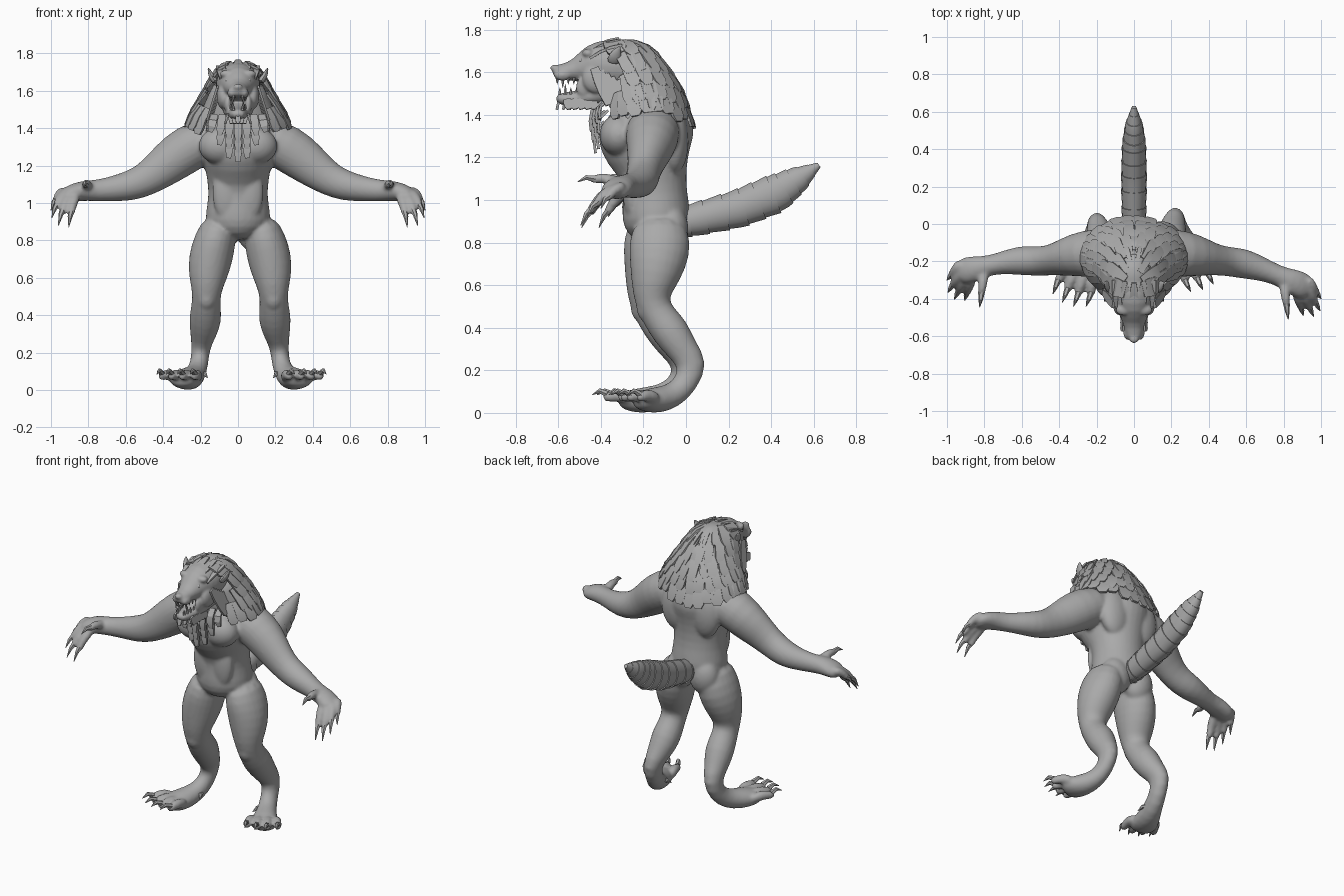
import bpy, bmesh, math, random
from mathutils import Vector, Matrix

random.seed(4)
X, Y, Z = Vector((1, 0, 0)), Vector((0, 1, 0)), Vector((0, 0, 1))
if "Cube" in bpy.data.objects:
    bpy.data.objects.remove(bpy.data.objects["Cube"])

grey = bpy.data.materials.new("stone grey")
grey.use_nodes = True
grey.diffuse_color = (0.4, 0.4, 0.4, 1)
grey.node_tree.nodes["Principled BSDF"].inputs["Base Color"].default_value = (0.4, 0.4, 0.4, 1)


def loft(bm, keys, ref, n=12, phase=0.0):
    """Skin elliptical rings; each key is x, y, z, radius along ref, other radius."""
    pts = [Vector(k[:3]) for k in keys]
    rings = []
    for i, k in enumerate(keys):
        t = (pts[min(i + 1, len(pts) - 1)] - pts[max(i - 1, 0)]).normalized()
        u = (ref - t * ref.dot(t)).normalized()
        v = t.cross(u)
        angles = [phase + math.tau * j / n for j in range(n)]
        rings.append([bm.verts.new(pts[i] + u * k[3] * math.cos(a) + v * k[4] * math.sin(a))
                      for a in angles])
    for r, s in zip(rings, rings[1:]):
        for j in range(n):
            bm.faces.new((r[j], r[(j + 1) % n], s[(j + 1) % n], s[j]))
    bm.faces.new(rings[0][::-1])
    bm.faces.new(rings[-1])


def ball(bm, centre, radii):
    m = Matrix.Translation(centre) @ Matrix.Diagonal((*radii, 1))
    bmesh.ops.create_uvsphere(bm, u_segments=16, v_segments=10, radius=1, matrix=m)


def spike(bm, base, tip, r, bend=Vector()):
    """Curved claw or tooth."""
    a, b = Vector(base), Vector(tip)
    ref = X if abs((b - a).normalized().x) < 0.8 else Y
    loft(bm, [(*a, r, r), (*(a.lerp(b, 0.5) + bend), r * 0.7, r * 0.7), (*b, r * 0.1, r * 0.1)], ref, 6)


def make(name, bm, subdiv=0, voxel=0, angle=40):
    bmesh.ops.recalc_face_normals(bm, faces=bm.faces)
    me = bpy.data.meshes.new(name)
    bm.to_mesh(me)
    bm.free()
    me.materials.append(grey)
    for p in me.polygons:
        p.use_smooth = True
    me.set_sharp_from_angle(angle=math.radians(angle))
    ob = bpy.data.objects.new(name, me)
    bpy.context.collection.objects.link(ob)
    if subdiv:
        ob.modifiers.new("Subdivision", "SUBSURF").levels = subdiv
        ob.modifiers[-1].render_levels = subdiv
    if voxel:
        rm = ob.modifiers.new("Fuse", "REMESH")
        rm.mode, rm.voxel_size, rm.use_smooth_shade = "VOXEL", voxel, True
        sm = ob.modifiers.new("Soften", "SMOOTH")
        sm.factor, sm.iterations = 0.5, 7


# Body: torso, limbs, digits and muscle masses fused into one skin
body = bmesh.new()
loft(body, [(0, -.14, .80, .07, .10), (0, -.14, .87, .18, .16), (0, -.14, .95, .177, .165),
            (0, -.145, 1.03, .16, .152), (0, -.15, 1.12, .166, .155), (0, -.175, 1.21, .185, .205),
            (0, -.19, 1.29, .205, .235), (0, -.185, 1.37, .215, .225), (0, -.20, 1.45, .16, .16),
            (0, -.25, 1.54, .11, .11)], X, 16)

for s, side in ((1, "left"), (-1, "right")):
    def arm(x, y, z):
        # the right hand is held a little further back
        return Vector((s * x, y + (0.2 * max(0, x - .5) if s < 0 else 0), z))

    arm_keys = [(.10, -.15, 1.345, .12, .10), (.21, -.155, 1.325, .138, .133), (.32, -.165, 1.255, .12, .13),
                (.42, -.19, 1.175, .088, .108), (.50, -.20, 1.12, .08, .092), (.58, -.21, 1.09, .085, .085),
                (.67, -.235, 1.075, .07, .07), (.77, -.275, 1.065, .052, .058), (.84, -.305, 1.065, .07, .056),
                (.90, -.33, 1.05, .078, .047), (.945, -.35, 1.03, .055, .034)]
    loft(body, [(*arm(*k[:3]), *k[3:]) for k in arm_keys], Y)

    # Leg and foot; each foot points its own way
    shift = Vector((0, .015, 0)) if s > 0 else Vector((.022, -.012, 0))
    toe = Vector((.155, -.30, 0)) if s > 0 else Vector((-.135, -.36, 0))
    ankle = Vector((s * .228, -.025, .085)) + shift
    leg_keys = [(.11, -.14, .92, .09, .12), (.145, -.135, .80, .118, .155), (.17, -.147, .70, .124, .14),
                (.185, -.17, .60, .107, .108), (.19, -.177, .52, .078, .084), (.193, -.14, .45, .08, .084),
                (.196, -.085, .38, .093, .094), (.207, -.035, .30, .074, .076), (.222, .022, .225, .05, .078),
                (.228, -.015, .135, .05, .06)]
    foot = [(*(ankle + toe * f + Z * (h - .085)), a, b) for f, h, a, b in
            ((.18, .078, .058, .062), (.40, .06, .076, .066), (.60, .056, .09, .056), (.76, .058, .072, .036))]
    loft(body, [(*(Vector((s * k[0], *k[1:3])) + shift), *k[3:]) for k in leg_keys] + foot, X)

    # Muscles and kneecap
    ball(body, (s * .095, -.315, 1.305), (.12, .095, .10))
    ball(body, (s * .085, -.07, .86), (.10, .085, .12))
    ball(body, (s * .10, -.055, 1.28), (.11, .07, .16))
    ball(body, (s * .06, -.255, 1.06), (.08, .045, .16))
    ball(body, Vector((s * .19, -.20, .50)) + shift, (.055, .05, .075))

    # Fingers and hand claws
    claws = bmesh.new()
    for base, tip in (((.93, -.30, 1.055), (1.0, -.40, .96)), ((.925, -.34, 1.045), (.995, -.465, .92)),
                      ((.90, -.36, 1.035), (.96, -.495, .88)), ((.87, -.365, 1.03), (.905, -.49, .87)),
                      ((.80, -.30, 1.07), (.825, -.51, 1.085))):
        a, b = arm(*base), arm(*tip)
        root, knuckle, end = a.lerp(b, -.15), a.lerp(b, .35) + Z * .028, a.lerp(b, .72) + Z * .012
        loft(body, [(*root, .034, .03), (*knuckle, .031, .029), (*a.lerp(b, .55) + Z * .024, .023, .023),
                    (*end, .022, .022)], X + Z * .3, 8)
        spike(claws, a.lerp(b, .6) + Z * .02, b, .018, Z * .014)
    make(side + "_hand_claws", claws)

    # Toes, foot claws and dew claw
    claws = bmesh.new()
    across = Vector((-toe.y, toe.x, 0)).normalized()
    for i in range(4):
        w = (i - 1.5) * .045
        a = ankle + toe * .5 + across * w - Z * .025
        b = ankle + toe * (.92 - .06 * abs(i - 1.5)) + across * w * 1.4 - Z * .012
        loft(body, [(*a, .028, .034), (*(a.lerp(b, .5) + Z * .022), .031, .034), (*b, .027, .028),
                    (*b + toe * .06, .017, .016)], X, 8)
        spike(claws, b + Z * .014, b + toe * .2 + Z * .012, .017, Z * .018)
    inner = ankle + toe * .2 - X * s * .04
    spike(claws, inner, inner + Vector((-s * .03, -.05, -.02)), .018, Z * .012)
    make(side + "_foot_claws", claws)
make("body", body, 1, .0095)

# Head: skull, muzzle, open jaw, brows and cheeks fused
head = bmesh.new()
loft(head, [(0, -.18, 1.60, .10, .11), (0, -.29, 1.63, .125, .13), (0, -.38, 1.635, .125, .128),
            (0, -.455, 1.635, .10, .10), (0, -.52, 1.607, .062, .052), (0, -.58, 1.602, .05, .04),
            (0, -.63, 1.60, .036, .03)], X)
loft(head, [(0, -.30, 1.53, .10, .08), (0, -.41, 1.50, .088, .06), (0, -.49, 1.477, .066, .042),
            (0, -.56, 1.473, .05, .036), (0, -.615, 1.478, .034, .022)], X)
ball(head, (0, -.27, 1.63), (.115, .15, .128))
ball(head, (0, -.615, 1.62), (.026, .024, .018))
for s in (1, -1):
    ball(head, (s * .055, -.46, 1.69), (.045, .03, .022))
    ball(head, (s * .08, -.42, 1.57), (.035, .07, .07))
    ball(head, (s * .055, -.475, 1.53), (.022, .045, .05))
    ball(head, (s * .032, -.58, 1.588), (.026, .042, .028))
make("head", head, 1, .007)

eyes, ears, teeth = bmesh.new(), bmesh.new(), bmesh.new()
for s in (1, -1):
    ball(eyes, (s * .056, -.492, 1.655), (.014, .012, .01))
    loft(ears, [(s * .115, -.34, 1.64, .04, .022), (s * .145, -.335, 1.68, .035, .018),
                (s * .16, -.31, 1.725, .004, .004)], Y, 8)
    # Teeth along both jaws, with long fangs near the front
    for i in range(5):
        y, x = -.605 + .026 * i, s * (.024 + .005 * i)
        long = .024 if i == 1 else .006
        spike(teeth, (x, y, 1.575), (x, y, 1.55 - long), .009)
        spike(teeth, (x, y + .012, 1.495), (x, y + .012, 1.522 + long), .009)
make("eyes", eyes)
make("ears", ears, 1)
make("teeth", teeth)

# Mane: core volume as rings of z, centre y, half width, half depth
rings = ((1.748, -.33, .05, .09), (1.715, -.295, .095, .13), (1.65, -.265, .135, .15), (1.58, -.235, .165, .17),
         (1.50, -.205, .205, .185), (1.42, -.19, .245, .195), (1.34, -.18, .27, .21))


def mane_point(a, t):
    i = max(0, min(int(t), len(rings) - 2))
    z, cy, rx, ry = (p + (q - p) * (t - i) for p, q in zip(rings[i], rings[i + 1]))
    # the hem rides up over the shoulders
    return Vector((rx * math.sin(a), cy - ry * math.cos(a), z + .012 * t * math.sin(a) ** 2))


core = bmesh.new()
loft(core, [(0, cy + .015, z, rx * .95, ry * .88) for z, cy, rx, ry in rings[2:-1]], X, 24)
make("mane_core", core, 1)


def lock(bm, points, ref, w):
    """Flat tapering plate of hair."""
    loft(bm, [(*p, w * f, .009) for p, f in zip(points, (.9, 1.1, 1.05, .6))], ref, 4, math.pi / 4)


# Overlapping rows of long hair plates, leaving the face open
locks = bmesh.new()
for t0, count, length in ((.1, 12, 1.8), (1.1, 16, 2.0), (2.2, 20, 2.0), (3.3, 24, 1.9), (4.3, 26, 1.75)):
    for j in range(count):
        a = math.tau * (j + random.uniform(.35, .65)) / count
        open_face = .9 if t0 < 1 else 1.2 if t0 < 4 else .75
        if math.cos(a) > math.cos(open_face):
            continue
        across = mane_point(a + .1, t0) - mane_point(a - .1, t0)
        out = across.normalized().cross(Z)
        size = length * random.uniform(.85, 1.1)
        pts = [mane_point(a, t0 + size * f) + out * g
               for f, g in ((0, -.006), (.4, .008), (.8, .012), (1, .01))]
        lock(locks, pts, across, 5.4 * (mane_point(a, t0 + .6).xy - Vector((0, -.22))).length / count)

# Chest bib in three V-shaped layers
for row, top in enumerate((1.47, 1.42, 1.37)):
    for j in range(-3 + row, 4 - row):
        x, drop = j * .042, .15 - .02 * abs(j)
        y = -.455 + .01 * row + .014 * abs(j)
        lock(locks, [Vector((x * (1 + .06 * k), y + d, top - drop * k / 3))
                     for k, d in enumerate((.05, .012, .004, .01))], X, .028)

# Chin beard
for j in range(-2, 3):
    y = -.595 + .03 * abs(j)
    lock(locks, [Vector((j * .018, y - .004 * k, 1.478 - .018 * k)) for k in range(4)], X, .018)

# Cheek tufts, jaw fringe and swept-back forelock
for s in (1, -1):
    for k in range(5):
        cheek = Vector((s * .11, -.43 + .025 * k, 1.62 - .015 * k))
        lock(locks, [cheek + Vector((s * .018, .022, -.058)) * f for f in range(4)], Y, .032)
        jaw = Vector((s * .055, -.56 + .03 * k, 1.475))
        lock(locks, [jaw + Vector((s * .004, .004, -.016)) * f for f in range(4)], Y, .026)
for k in range(-2, 3):
    brow = Vector((.04 * k, -.465 + .008 * abs(k), 1.70 - .008 * k * k))
    lock(locks, [brow + Vector((.004 * k * f, .05 * f, .035 * f - .005 * f * f)) for f in range(4)], X, .03)
make("mane_locks", locks, angle=25)

# Tail: overlapping bands, each stepping in behind the next
path = ((-.06, .89, .06, .07), (.03, .905, .064, .075), (.25, .96, .068, .088), (.42, 1.03, .063, .09),
        (.53, 1.10, .048, .06), (.625, 1.165, .012, .012))


def tail_key(t, grow):
    i = min(int(t), len(path) - 2)
    y, z, a, b = (p + (q - p) * (t - i) for p, q in zip(path[i], path[i + 1]))
    return (0, y, z, a * grow, b * grow)


tail = bmesh.new()
bands = 12
for i in range(bands):
    t0, t1 = 5 * i / bands, 5 * (i + 1) / bands
    loft(tail, [tail_key(t0, .96), tail_key(t0 + .6 * (t1 - t0), 1.01),
                tail_key(min(5, t1 + .04), 1.05)], X, 16)
make("tail", tail, angle=50)
